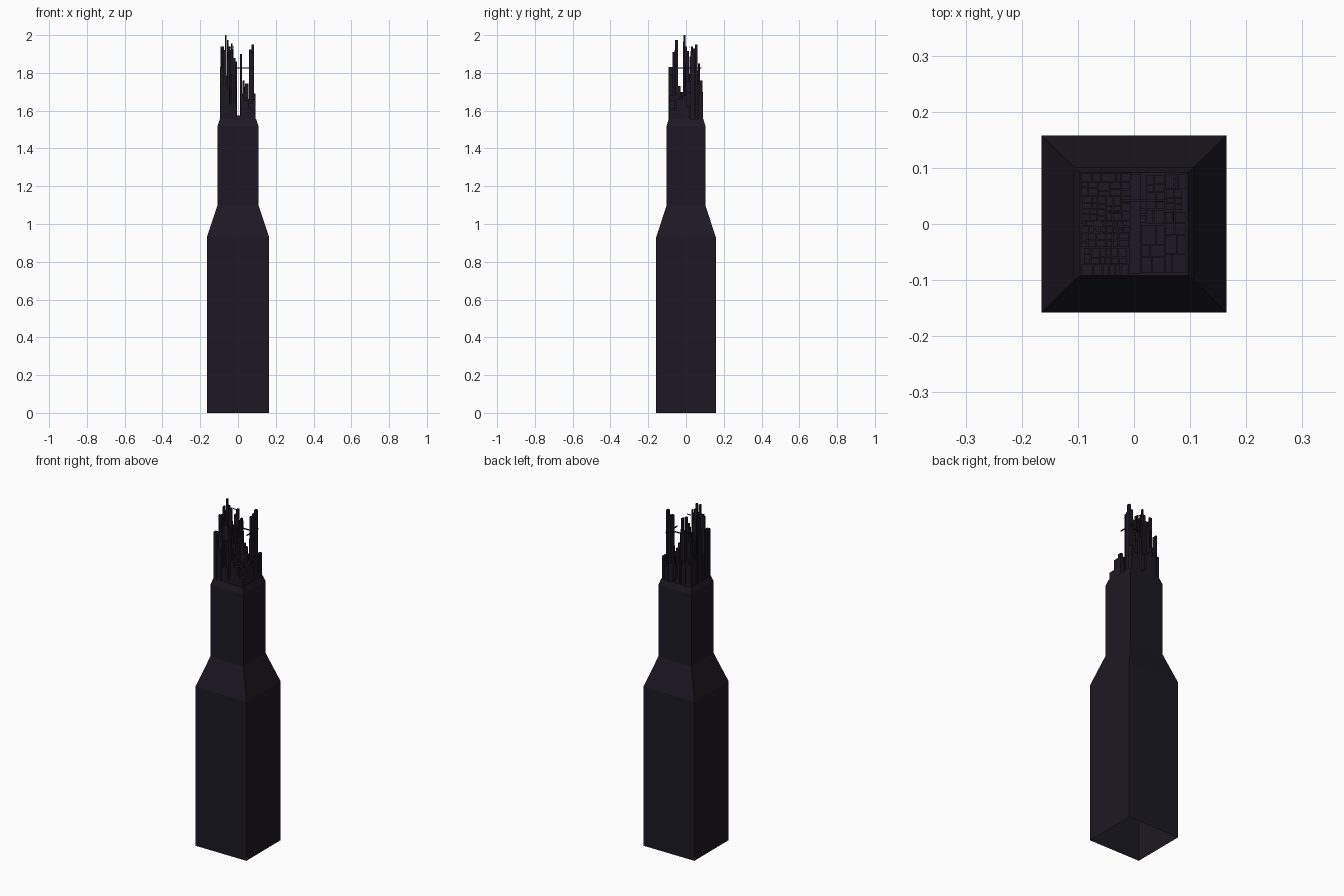
import bpy, bmesh, random
from mathutils import Matrix

if "Cube" in bpy.data.objects:
    bpy.data.objects.remove(bpy.data.objects["Cube"])

random.seed(7)

dark = bpy.data.materials.new("dark_stone")
dark.diffuse_color = (0.012, 0.0095, 0.017, 1)
dark.use_nodes = True
dark.node_tree.nodes["Principled BSDF"].inputs["Base Color"].default_value = dark.diffuse_color


def finish(bm, name):
    bmesh.ops.recalc_face_normals(bm, faces=bm.faces)
    me = bpy.data.meshes.new(name)
    bm.to_mesh(me)
    bm.free()
    me.materials.append(dark)
    ob = bpy.data.objects.new(name, me)
    bpy.context.collection.objects.link(ob)
    return ob


def box(bm, x0, x1, y0, y1, z0, z1):
    m = Matrix.Translation(((x0 + x1) / 2, (y0 + y1) / 2, (z0 + z1) / 2))
    m = m @ Matrix.Diagonal((x1 - x0, y1 - y0, z1 - z0, 1))
    bmesh.ops.create_cube(bm, size=1, matrix=m)


# Tower body: stepped rectangular shell, open underneath
body = bmesh.new()
rings = []
for hx, hy, z in [(0.165, 0.158, 0), (0.165, 0.158, 0.93), (0.108, 0.102, 1.10),
                  (0.108, 0.102, 1.52), (0.096, 0.092, 1.555)]:
    rings.append([body.verts.new((sx * hx, sy * hy, z))
                  for sx, sy in ((-1, -1), (1, -1), (1, 1), (-1, 1))])
for a, b in zip(rings, rings[1:]):
    for i in range(4):
        j = (i + 1) % 4
        body.faces.new((a[i], a[j], b[j], b[i]))
body.faces.new(rings[-1])
finish(body, "tower_body")


def block_cluster(bm, x0, x1, y0, y1, lo, hi, cell, first=True):
    """Split a plot into irregular cells and raise a block on each."""
    w, d = x1 - x0, y1 - y0
    if max(w, d) > cell:
        t = random.uniform(0.35, 0.65)
        tall = random.random() < 0.5      # which half keeps the tallest block
        if w > d:
            halves = [(x0, x0 + w * t, y0, y1), (x0 + w * t, x1, y0, y1)]
        else:
            halves = [(x0, x1, y0, y0 + d * t), (x0, x1, y0 + d * t, y1)]
        for i, h in enumerate(halves):
            block_cluster(bm, *h, lo, hi, cell, first and (i == 0) == tall)
    else:
        top = hi if first else random.uniform(lo, hi)
        g = 0.0006
        box(bm, x0 + g, x1 - g, y0 + g, y1 - g, 1.55, top)


# Crown of broken towers: x0, x1, y0, y1, lowest top, highest top, cell size
left_plots = [
    (-.095, -.008, -.092, -.072, 1.62, 1.83, .022),
    (-.090, -.060, -.072, -.042, 1.75, 1.92, .020),
    (-.060, -.012, -.072, -.042, 1.80, 1.975, .018),
    (-.095, -.008, -.042, -.016, 1.60, 1.73, .026),
    (-.092, -.072, -.016, .006, 1.80, 1.93, .015),
    (-.069, -.059, -.014, -.003, 1.99, 2.00, .015),
    (-.058, -.006, -.016, .006, 1.75, 1.965, .016),
    (-.092, -.050, .006, .050, 1.70, 1.94, .020),
    (-.050, -.006, .006, .050, 1.68, 1.93, .018),
    (-.095, -.006, .050, .075, 1.62, 1.86, .022),
    (-.095, -.006, .075, .091, 1.58, 1.70, .026),
]
right_plots = [
    (.010, .021, .002, .028, 1.80, 1.90, .016),
    (.012, .055, -.088, -.002, 1.57, 1.69, .036),
    (.022, .055, .000, .088, 1.58, 1.76, .030),
    (.055, .092, -.088, .022, 1.60, 1.68, .036),
    (.057, .086, .024, .062, 1.86, 1.95, .018),
    (.055, .092, .063, .090, 1.60, 1.69, .030),
]
for name, plots in (("crown_left", left_plots), ("crown_right", right_plots)):
    bm = bmesh.new()
    for p in plots:
        block_cluster(bm, *p)
    finish(bm, name)

# Thin bridges and the low floor in the central slit
bridges = bmesh.new()
box(bridges, -.03, .085, .040, .044, 1.823, 1.829)
box(bridges, .070, .074, -.02, .083, 1.823, 1.829)
box(bridges, -.04, -.036, -.07, .06, 1.823, 1.829)
box(bridges, -.045, -.02, .018, .021, 1.935, 1.939)
finish(bridges, "bridges")
slit = bmesh.new()
box(slit, -.008, .012, -.088, .088, 1.55, 1.575)
finish(slit, "slit_floor")
